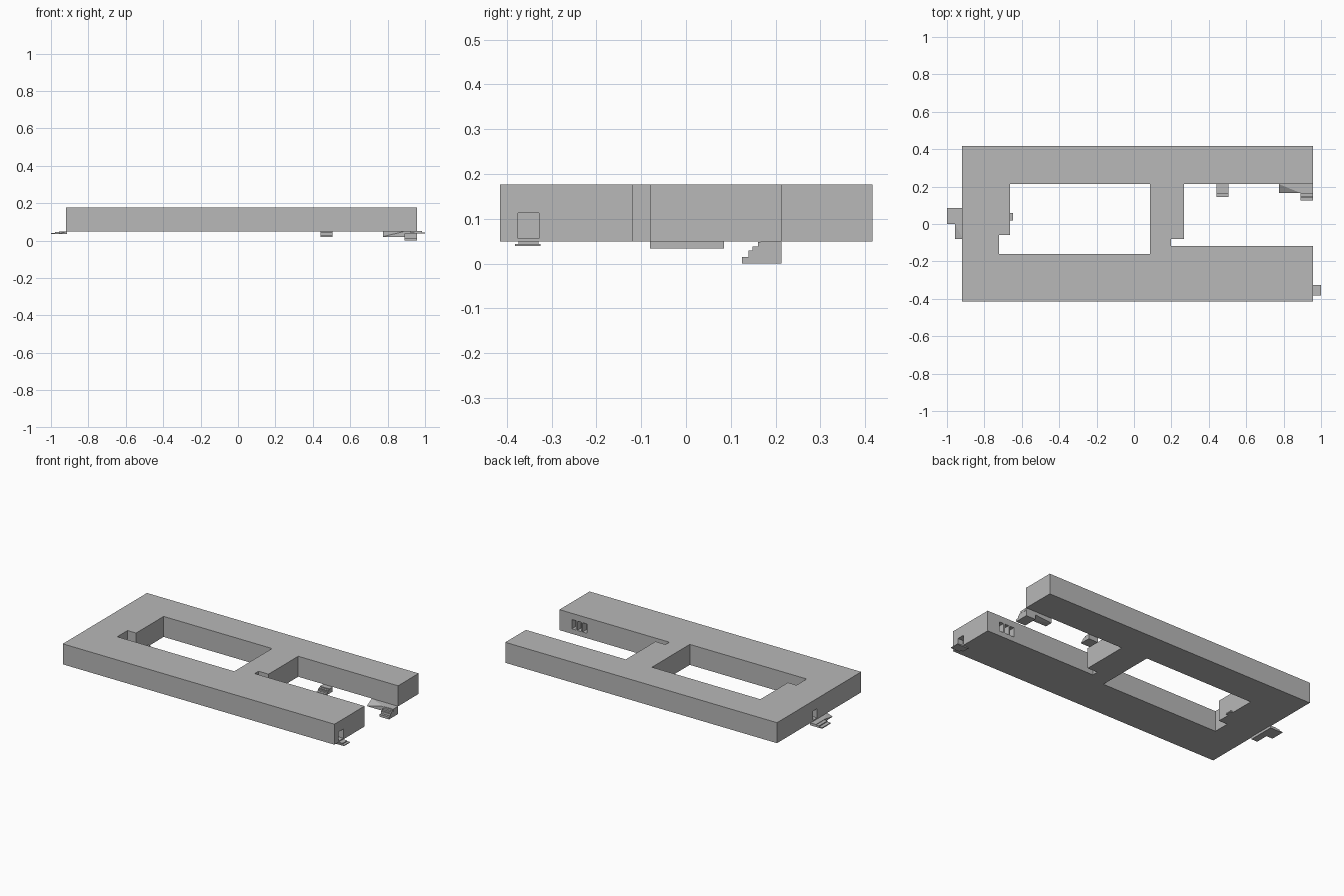
import bpy, bmesh

if "Cube" in bpy.data.objects:
    bpy.data.objects.remove(bpy.data.objects["Cube"])

grey = bpy.data.materials.new("light_grey")
grey.diffuse_color = (0.48, 0.48, 0.48, 1)
grey.use_nodes = True
grey.node_tree.nodes["Principled BSDF"].inputs["Base Color"].default_value = grey.diffuse_color

Z0, Z1 = 0.049, 0.177   # underside and top of the slab


def add_object(name, bm):
    bmesh.ops.recalc_face_normals(bm, faces=bm.faces)
    mesh = bpy.data.meshes.new(name)
    bm.to_mesh(mesh)
    bm.free()
    mesh.materials.append(grey)
    ob = bpy.data.objects.new(name, mesh)
    bpy.context.collection.objects.link(ob)
    return ob


def prism(name, points, axis, a, b):
    """Extrude a 2D profile along an axis from a to b."""
    place = {"x": lambda p, t: (t, p[0], p[1]),
             "y": lambda p, t: (p[0], t, p[1]),
             "z": lambda p, t: (p[0], p[1], t)}[axis]
    bm = bmesh.new()
    low = [bm.verts.new(place(p, a)) for p in points]
    high = [bm.verts.new(place(p, b)) for p in points]
    bm.faces.new(low)
    bm.faces.new(high)
    n = len(points)
    for i in range(n):
        j = (i + 1) % n
        bm.faces.new((low[i], low[j], high[j], high[i]))
    return add_object(name, bm)


def box(name, x, y, z):
    return prism(name, [(x[0], y[0]), (x[1], y[0]), (x[1], y[1]), (x[0], y[1])], "z", *z)


def hull(name, points):
    bm = bmesh.new()
    for p in points:
        bm.verts.new(p)
    bmesh.ops.convex_hull(bm, input=bm.verts)
    return add_object(name, bm)


def cut(target, cutter):
    mod = target.modifiers.new("cut", "BOOLEAN")
    mod.operation = "DIFFERENCE"
    mod.solver = "EXACT"
    mod.object = cutter
    cutter.hide_render = True
    bpy.context.view_layer.objects.active = target
    bpy.ops.object.modifier_apply(modifier=mod.name)
    bpy.data.objects.remove(cutter)


# Main slab with a closed opening and an open bay
slab = box("slab", (-0.92, 0.957), (-0.415, 0.416), (Z0, Z1))
opening = [(-0.663, 0.213), (-0.663, -0.059), (-0.722, -0.059),
           (-0.722, -0.16), (0.086, -0.16), (0.086, 0.213)]
bay = [(0.267, 0.213), (0.267, -0.08), (0.198, -0.08),
       (0.198, -0.118), (1.1, -0.118), (1.1, 0.213)]
cut(slab, prism("opening_cutter", opening, "z", -0.1, 0.3))
cut(slab, prism("bay_cutter", bay, "z", -0.1, 0.3))

# Sockets on the two ends
cut(slab, box("right_socket_cutter", (0.92, 1.1), (-0.375, -0.328), (0.056, 0.113)))
cut(slab, box("left_socket_cutter", (-1.1, -0.885), (0.02, 0.06), (0.056, 0.113)))

# Row of three windows on the inner wall of the front arm
for i in range(3):
    x = 0.768 + i * 0.037
    cut(slab, box("window_cutter", (x, x + 0.029), (-0.155, -0.05), (0.08, 0.138)))

# Right end tab: two thin steps below the socket
box("right_tab_upper", (0.92, 0.985), (-0.374, -0.329), (0.043, 0.05))
box("right_tab_lower", (0.94, 1.0), (-0.382, -0.325), (0.039, 0.044))

# Small lip inside the opening
box("inner_lip", (-0.68, -0.647), (0.02, 0.06), (Z0, 0.057))

# Left coupling: plate with a drooping corner and a thin outer step
hull("left_coupling_plate", [
    (-0.915, -0.08, Z0), (-0.957, -0.08, 0.036), (-0.957, 0.0, Z0),
    (-0.957, 0.085, Z0), (-0.915, 0.085, Z0),
    (-0.915, -0.08, 0.034), (-0.957, -0.08, 0.034),
    (-0.957, 0.085, 0.034), (-0.915, 0.085, 0.034)])
prism("left_coupling_step",
      [(-1.0, 0.034), (-0.957, 0.034), (-0.957, 0.046), (-0.978, 0.046),
       (-0.978, 0.04), (-1.0, 0.04)], "y", 0.0, 0.085)

# Right coupling under the rear arm: plate with a drooping corner
hull("rear_arm_coupling_plate", [
    (0.775, 0.213, Z0), (0.775, 0.166, 0.021), (0.89, 0.166, Z0),
    (0.957, 0.166, Z0), (0.957, 0.213, Z0),
    (0.775, 0.213, 0.019), (0.775, 0.166, 0.019),
    (0.89, 0.166, 0.019), (0.957, 0.166, 0.035), (0.957, 0.213, 0.035)])


# Stepped hooks hanging from the rear arm
def stepped_hook(name, x0, x1, y0, z_low, z_high):
    h = z_high - z_low
    steps = [(0.213, z_low), (y0, z_low), (y0, z_low + 0.3 * h),
             (y0 + 0.015, z_low + 0.3 * h), (y0 + 0.015, z_low + 0.6 * h),
             (y0 + 0.023, z_low + 0.6 * h), (y0 + 0.023, z_low + 0.8 * h),
             (y0 + 0.036, z_low + 0.8 * h), (y0 + 0.036, z_high), (0.213, z_high)]
    return prism(name, steps, "x", x0, x1)


stepped_hook("outer_hook", 0.89, 0.956, 0.125, 0.0, 0.048)
stepped_hook("inner_hook", 0.44, 0.505, 0.145, 0.02, Z0)
